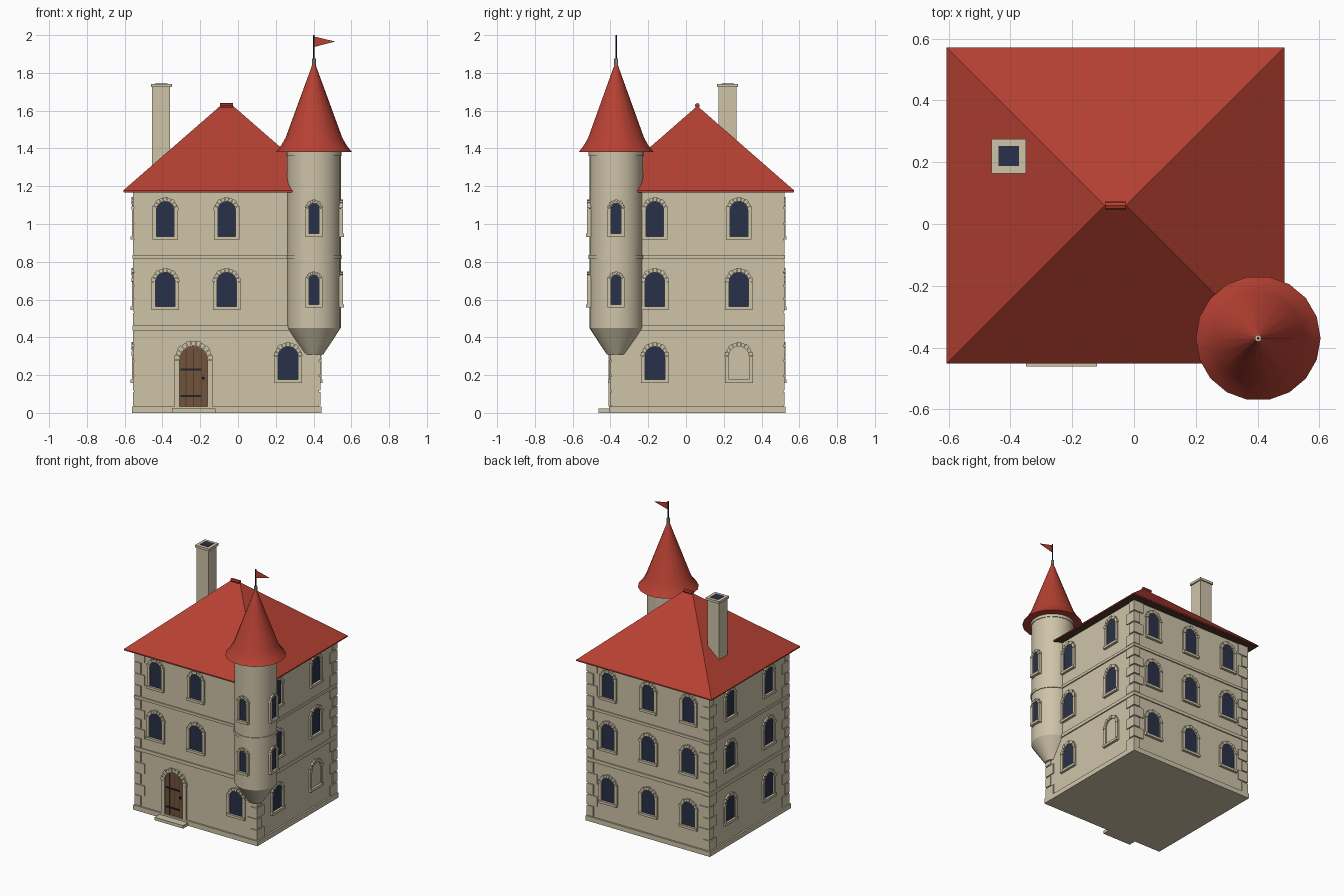
import bpy
import bmesh
from math import pi, cos, sin, radians
from mathutils import Matrix, Vector

cube = bpy.data.objects.get("Cube")
if cube:
    bpy.data.objects.remove(cube, do_unlink=True)


def material(name, rgb):
    m = bpy.data.materials.new(name)
    m.use_nodes = True
    m.diffuse_color = (*rgb, 1)
    m.node_tree.nodes["Principled BSDF"].inputs["Base Color"].default_value = (*rgb, 1)
    return m


STONE = material("sandstone", (0.62, 0.55, 0.395))
RED = material("red_tile", (0.47, 0.052, 0.033))
NAVY = material("dark_blue_glass", (0.022, 0.031, 0.065))
WOOD = material("door_wood", (0.165, 0.088, 0.045))
DARK_WOOD = material("dark_wood", (0.08, 0.04, 0.025))
IRON = material("black_iron", (0.014, 0.017, 0.028))

parts = {}      # name -> (bmesh, material, smooth)


def part(name, mat, smooth=False):
    if name not in parts:
        parts[name] = (bmesh.new(), mat, smooth)
    return parts[name][0]


def prism(name, mat, outline, d0, d1, place):
    """Extrude a (sideways, up) outline from depth d0 to d1 out of a wall."""
    bm = part(name, mat)
    inner = [bm.verts.new(place @ Vector((u, -d0, z))) for u, z in outline]
    outer = [bm.verts.new(place @ Vector((u, -d1, z))) for u, z in outline]
    bm.faces.new(inner)
    bm.faces.new(outer[::-1])
    for i in range(len(outline)):
        j = (i + 1) % len(outline)
        bm.faces.new((inner[i], outer[i], outer[j], inner[j]))


def rect(u0, u1, z0, z1):
    return [(u0, z0), (u1, z0), (u1, z1), (u0, z1)]


def box(name, mat, x0, x1, y0, y1, z0, z1):
    prism(name, mat, rect(x0, x1, z0, z1), -y0, -y1, Matrix())


def lathe(name, mat, profile, steps, centre):
    bm = part(name, mat, True)
    verts = [bm.verts.new((r, 0, z)) for r, z in profile]
    edges = [bm.edges.new(pair) for pair in zip(verts, verts[1:])]
    bmesh.ops.spin(bm, geom=verts + edges, cent=(0, 0, 0), axis=(0, 0, 1),
                   angle=2 * pi, steps=steps)
    bmesh.ops.remove_doubles(bm, verts=bm.verts, dist=0.0005)
    bmesh.ops.translate(bm, verts=bm.verts, vec=(*centre, 0))


def wall_place(x, y, angle):
    return Matrix.Translation((x, y, 0)) @ Matrix.Rotation(radians(angle), 4, 'Z')


def arch_point(radius, spring, t):
    return (radius * cos(t), spring + radius * sin(t))


def arch_panel(name, mat, half, z0, top, d0, d1, place):
    spring = top - half
    curve = [arch_point(half, spring, pi * i / 12) for i in range(13)]
    prism(name, mat, [(-half, z0), (half, z0)] + curve, d0, d1, place)


def surround(name, half, z0, top, trim, depth, back, place, stones=9):
    """Two jambs and a ring of wedge stones with fine joints."""
    spring = top - half
    for s in (-1, 1):
        prism(name, STONE, rect(s * half, s * (half + trim), z0, spring),
              back, depth, place)
    for i in range(stones):
        a, b = pi * i / stones + 0.02, pi * (i + 1) / stones - 0.02
        rim = half + trim * (1.12 if i % 2 == 0 else 0.97)
        wedge = [arch_point(half, spring, a), arch_point(rim, spring, a),
                 arch_point(rim, spring, b), arch_point(half, spring, b)]
        prism(name, STONE, wedge, back, depth + (0.002 if i % 2 == 0 else 0), place)


def window(place, half, z0, top, trim=0.021, back=-0.01, glass=NAVY):
    name = "window_panes" if glass is NAVY else "blind_window"
    arch_panel(name, glass, half, z0, top, back, 0.002, place)
    surround("window_surrounds", half, z0, top, trim, 0.011, back, place)
    wide = half + trim
    prism("window_sills", STONE, rect(-wide, wide, z0 - 0.018, z0), back, 0.018, place)


# Main block
CX, CY, HX, HY = -0.06, 0.06, 0.49, 0.455


def slab(name, grow, z0, z1):
    box(name, STONE, CX - HX - grow, CX + HX + grow,
        CY - HY - grow, CY + HY + grow, z0, z1)


slab("main_walls", 0, 0, 1.175)
slab("plinth", 0.012, 0, 0.035)
slab("lower_string_course", 0.008, 0.437, 0.462)
slab("upper_string_course", 0.008, 0.815, 0.835)

# Corner stones, long and short in turn
for z0, z1, count in ((0.035, 0.437, 5), (0.462, 0.815, 5), (0.835, 1.17, 4)):
    step = (z1 - z0) / count
    for i in range(count):
        lx, ly = (0.075, 0.045) if i % 2 else (0.045, 0.075)
        for sx in (-1, 1):
            for sy in (-1, 1):
                x, y = CX + sx * HX, CY + sy * HY
                box("corner_stones", STONE, x + sx * 0.007, x - sx * lx,
                    y + sy * 0.007, y - sy * ly,
                    z0 + i * step + 0.004, z0 + (i + 1) * step - 0.004)

# Windows by floor: half width, bottom, top
FLOORS = ((0.053, 0.177, 0.352), (0.052, 0.562, 0.745), (0.047, 0.935, 1.12))
COLUMNS = (-0.385, -0.06, 0.265)
for level, size in enumerate(FLOORS):
    for x in COLUMNS:
        window(wall_place(x, CY + HY, 180), *size)
    for x in (COLUMNS[2:] if level == 0 else COLUMNS[:2]):
        window(wall_place(x, CY - HY, 0), *size)
    for y in (-0.165, 0.28):
        window(wall_place(CX - HX, y, -90), *size)
        blind = level == 0 and y > 0
        window(wall_place(CX + HX, y, 90), *size, glass=STONE if blind else NAVY)

# Door with planks, straps and step
door = wall_place(-0.235, CY - HY, 0)
arch_panel("door", WOOD, 0.074, 0.035, 0.354, -0.01, 0.003, door)
surround("door_surround", 0.074, 0.035, 0.354, 0.027, 0.014, -0.01, door, 11)
for u in (-0.04, 0, 0.04):
    prism("door_grooves", DARK_WOOD, rect(u - 0.002, u + 0.002, 0.037, 0.335), 0, 0.004, door)
for z in (0.085, 0.225):
    prism("door_straps", IRON, rect(-0.07, 0.042, z, z + 0.011), 0, 0.008, door)
prism("door_handle", IRON, rect(0.045, 0.058, 0.178, 0.191), 0, 0.014, door)
box("door_step", STONE, -0.35, -0.12, -0.462, -0.39, 0, 0.022)

# Hipped roof over a dark boarded soffit
bm = part("main_roof", RED)
rx, ry, ridge_x, ridge_z = 0.547, 0.512, 0.034, 1.625
corners = ((-1, -1), (1, -1), (1, 1), (-1, 1))
low, eave = ([bm.verts.new((CX + sx * rx, CY + sy * ry, z)) for sx, sy in corners]
             for z in (1.17, 1.178))
left_end, right_end = (bm.verts.new((CX + s * ridge_x, CY, ridge_z)) for s in (-1, 1))
bm.faces.new(low)
for i in range(4):
    j = (i + 1) % 4
    bm.faces.new((low[i], low[j], eave[j], eave[i]))
bm.faces.new((eave[0], eave[1], right_end, left_end))
bm.faces.new((eave[2], eave[3], left_end, right_end))
bm.faces.new((eave[1], eave[2], right_end))
bm.faces.new((eave[3], eave[0], left_end))
box("soffit", DARK_WOOD, CX - rx + 0.004, CX + rx - 0.004,
    CY - ry + 0.004, CY + ry - 0.004, 1.167, 1.172)
ridge = [(0.013 * cos(pi * i / 4), 1.627 + 0.013 * sin(pi * i / 4)) for i in range(8)]
prism("ridge_cap", RED, ridge, -ridge_x, ridge_x, wall_place(CX, CY, 90))

# Chimney
box("chimney_stack", STONE, -0.454, -0.359, 0.172, 0.267, 1.2, 1.735)
box("chimney_cap", STONE, -0.461, -0.35, 0.164, 0.275, 1.725, 1.742)
box("chimney_opening", NAVY, -0.439, -0.373, 0.187, 0.253, 1.735, 1.745)

# Corner turret
T = (0.402, -0.37)
lathe("turret_wall", STONE, [(0, 0.31), (0.05, 0.31), (0.142, 0.45), (0.142, 1.39), (0, 1.39)], 24, T)
for name, z0, z1 in (("turret_lower_band", 0.815, 0.835), ("turret_upper_band", 1.36, 1.385)):
    lathe(name, STONE, [(0.13, z0), (0.147, z0), (0.147, z1), (0.13, z1)], 24, T)
lathe("turret_roof", RED, [(0, 1.38), (0.202, 1.38), (0.174, 1.415), (0.15, 1.457),
                           (0.008, 1.845), (0, 1.845)], 18, T)
for angle, x, y in ((0, T[0], T[1] - 0.142), (90, T[0] + 0.142, T[1])):
    for z0, top in ((0.575, 0.73), (0.95, 1.11)):
        window(wall_place(x, y, angle), 0.027, z0, top, 0.018, -0.025)

# Finial, pole and pennant
lathe("finial", STONE, [(0, 1.842), (0.011, 1.842), (0.011, 1.876), (0, 1.876)], 10, T)
lathe("flag_pole", IRON, [(0, 1.87), (0.004, 1.87), (0.004, 2), (0, 2)], 8, T)
prism("pennant", RED, [(0, 1.937), (0.112, 1.966), (0, 1.993)], -0.001, 0.001, wall_place(*T, 0))

# Turn the parts into objects
for name, (bm, mat, smooth) in parts.items():
    bmesh.ops.recalc_face_normals(bm, faces=bm.faces)
    mesh = bpy.data.meshes.new(name)
    bm.to_mesh(mesh)
    bm.free()
    mesh.materials.append(mat)
    obj = bpy.data.objects.new(name, mesh)
    bpy.context.collection.objects.link(obj)
    if smooth:
        bpy.ops.object.select_all(action='DESELECT')
        obj.select_set(True)
        bpy.context.view_layer.objects.active = obj
        bpy.ops.object.shade_smooth_by_angle(angle=radians(25))
